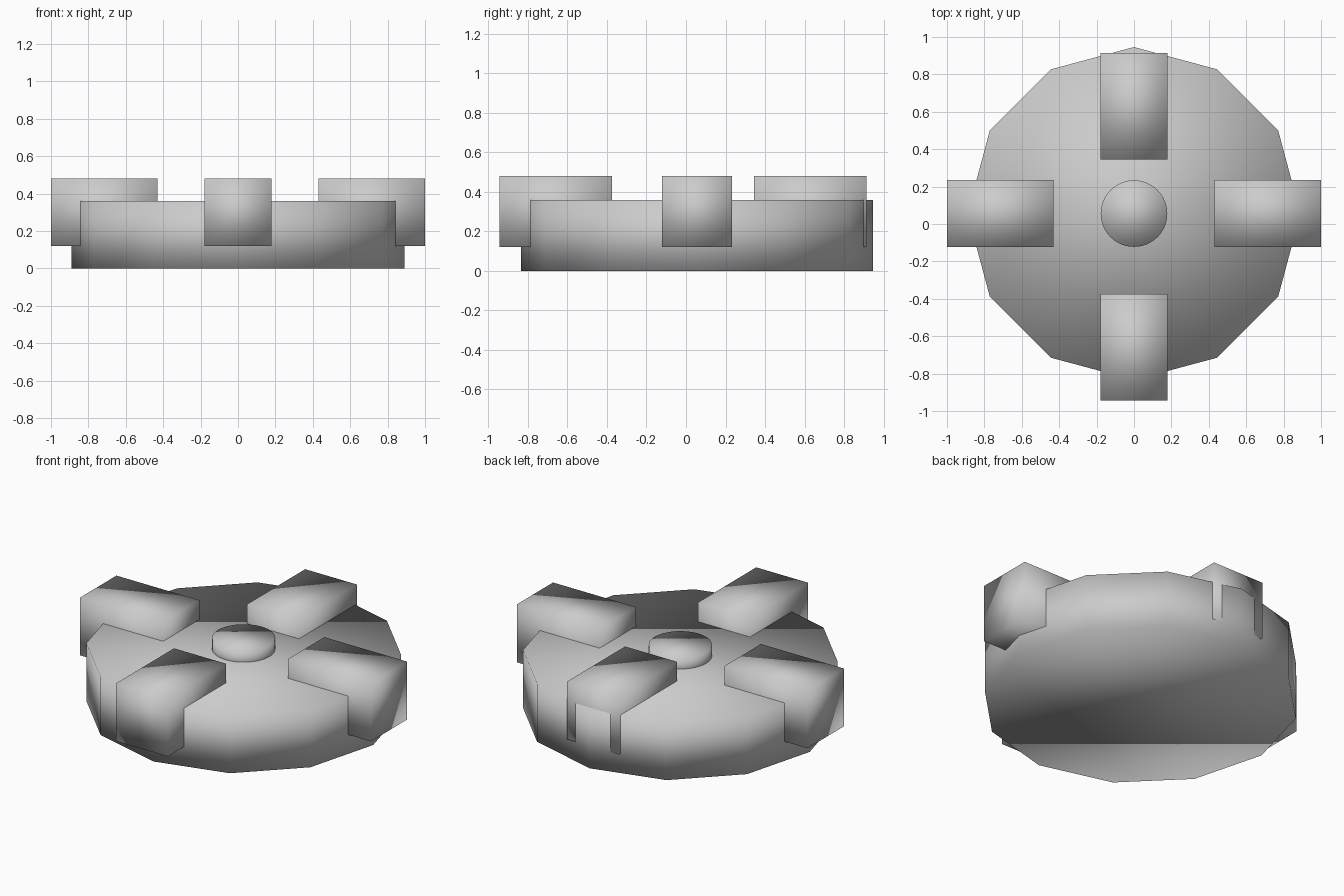
import bpy
import math

if "Cube" in bpy.data.objects:
    bpy.data.objects.remove(bpy.data.objects["Cube"])

CY = 0.056  # disc centre along y


def finish(name):
    obj = bpy.context.object
    obj.name = name
    bpy.ops.object.transform_apply(location=False, rotation=True, scale=True)
    bpy.ops.object.shade_smooth()
    return obj


def drum(name, sides, radius, z0, z1, turn=0.0):
    bpy.ops.mesh.primitive_cylinder_add(
        vertices=sides, radius=radius, depth=z1 - z0,
        location=(0, CY, (z0 + z1) / 2), rotation=(0, 0, turn))
    return finish(name)


def block(name, x, y, along_x):
    size = (0.57, 0.356, 0.36) if along_x else (0.356, 0.57, 0.36)
    bpy.ops.mesh.primitive_cube_add(size=1, location=(x, y, 0.30))
    bpy.context.object.scale = size
    return finish(name)


# Twelve-sided base disc and the low round hub on top of it
drum("base_disc", 12, 0.89, 0.0, 0.36)
drum("centre_hub", 48, 0.178, 0.30, 0.43)

# Side blocks
for side, sx in (("left", -1), ("right", 1)):
    block(side + "_block", sx * 0.715, CY, True)

# Front and back blocks (the back one sits closer to the hub)
block("front_block", 0, -0.659, False)
block("back_block", 0, 0.629, False)
